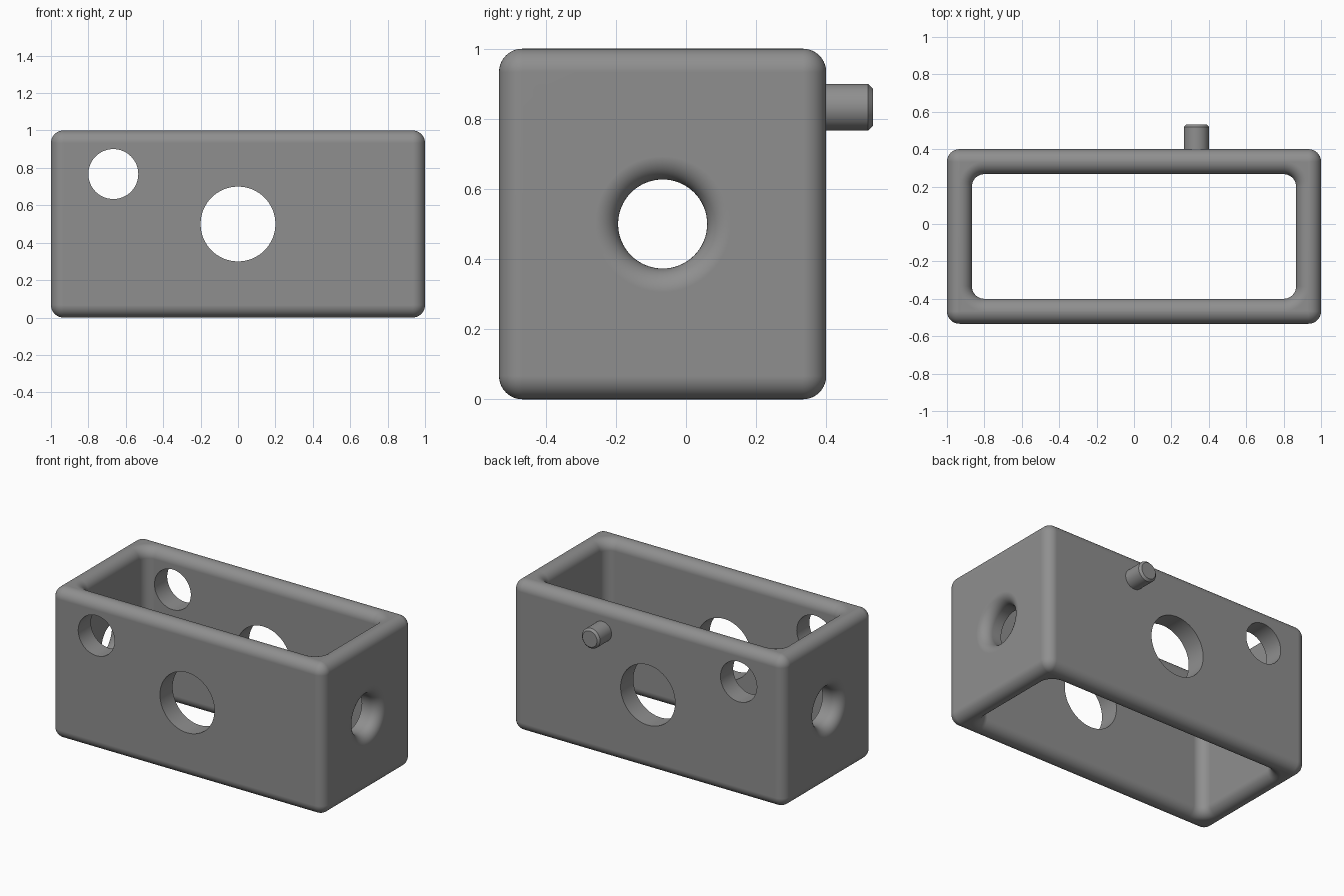
import bpy, bmesh, math
from mathutils import Matrix

if "Cube" in bpy.data.objects:
    bpy.data.objects.remove(bpy.data.objects["Cube"])

WALL = 2 / 15          # wall thickness
R = WALL / 2           # fillet radius
YC = -WALL / 2         # box centre in y
HX, HY, H = 1.0, 7 / 15, 1.0
SEG = 10

grey = bpy.data.materials.new("grey")
grey.diffuse_color = (0.275, 0.275, 0.275, 1)
grey.use_nodes = True
grey.node_tree.nodes["Principled BSDF"].inputs["Base Color"].default_value = grey.diffuse_color


def make_object(name, bm):
    bmesh.ops.remove_doubles(bm, verts=bm.verts, dist=1e-5)
    bmesh.ops.recalc_face_normals(bm, faces=bm.faces)
    mesh = bpy.data.meshes.new(name)
    bm.to_mesh(mesh)
    bm.free()
    mesh.materials.append(grey)
    obj = bpy.data.objects.new(name, mesh)
    bpy.context.collection.objects.link(obj)
    return obj


def rounded_loop(hx, hy, r, z):
    """Rounded rectangle as a loop of points at height z."""
    pts = []
    for q, (sx, sy) in enumerate([(1, 1), (-1, 1), (-1, -1), (1, -1)]):
        for i in range(SEG + 1):
            a = math.pi / 2 * (q + i / SEG)
            pts.append((sx * (hx - r) + r * math.cos(a),
                        YC + sy * (hy - r) + r * math.sin(a), z))
    return pts


def bridge(bm, loops, closed):
    rings = [[bm.verts.new(p) for p in loop] for loop in loops]
    n = len(rings[0])
    for k in range(len(rings) if closed else len(rings) - 1):
        a, b = rings[k], rings[(k + 1) % len(rings)]
        for i in range(n):
            j = (i + 1) % n
            bm.faces.new((a[i], a[j], b[j], b[i]))
    return rings


def revolve(name, profile, matrix, n=64):
    """Capped solid turned from (radius, height) points about z, then placed."""
    bm = bmesh.new()
    loops = [[(r * math.cos(2 * math.pi * i / n), r * math.sin(2 * math.pi * i / n), h)
              for i in range(n)] for r, h in profile]
    rings = bridge(bm, loops, False)
    bm.faces.new(rings[0])
    bm.faces.new(rings[-1])
    bm.transform(matrix)
    return make_object(name, bm)


def smooth(obj):
    bpy.ops.object.select_all(action='DESELECT')
    obj.select_set(True)
    bpy.context.view_layer.objects.active = obj
    bpy.ops.object.shade_smooth_by_angle(angle=math.radians(30))
    mod = obj.modifiers.new("even_shading", 'WEIGHTED_NORMAL')
    mod.keep_sharp = True


# Open box frame: outer skin going up, inner skin going down, rims fully rounded
arc = [math.pi / 2 * i / SEG for i in range(SEG + 1)]
rise = [(R * (1 - math.sin(a)), R * (1 - math.cos(a))) for a in arc]
rise += [(d, H - z) for d, z in reversed(rise)]
loops = [rounded_loop(HX - d, HY - d, R - d, z) for d, z in rise]
loops += [rounded_loop(HX - WALL + d, HY - WALL + d, R + d, z) for d, z in reversed(rise)]
bm = bmesh.new()
bridge(bm, loops, True)
frame = make_object("box_frame", bm)

# Hole cutters: straight ones through front and back, flared ones in the ends
along_y = Matrix.Rotation(-math.pi / 2, 4, 'X')
cutters = []
for name, x, z, r in [("centre_hole", 0, 0.5, 0.2), ("corner_hole", -2 / 3, 0.767, 0.1335)]:
    cutters.append(revolve(name, [(r, -1), (r, 1)], Matrix.Translation((x, 0, z)) @ along_y))
r = 0.127
flare = [(r, 0.7), (r, HX - R)]
flare += [(r + R * (1 - math.cos(a)), HX - R + R * math.sin(a)) for a in arc[1:]]
flare += [(r + R, 1.1)]
for name, s in [("right_hole", 1), ("left_hole", -1)]:
    place = Matrix.Translation((0, YC, 0.5)) @ Matrix.Rotation(s * math.pi / 2, 4, 'Y')
    cutters.append(revolve(name, flare, place))

for c in cutters:
    mod = frame.modifiers.new(c.name, 'BOOLEAN')
    mod.operation = 'DIFFERENCE'
    mod.solver = 'EXACT'
    mod.object = c
bpy.context.view_layer.update()
cut_mesh = bpy.data.meshes.new_from_object(
    frame.evaluated_get(bpy.context.evaluated_depsgraph_get()))
frame.modifiers.clear()
frame.data = cut_mesh
for c in cutters:
    bpy.data.objects.remove(c)
smooth(frame)

# Chamfered peg on the back wall
C = 0.0135
peg = revolve("back_peg", [(R, 0.34), (R, 0.5333 - C), (R - C, 0.5333)],
              Matrix.Translation((1 / 3, 0, 0.8333)) @ along_y, 48)
smooth(peg)
